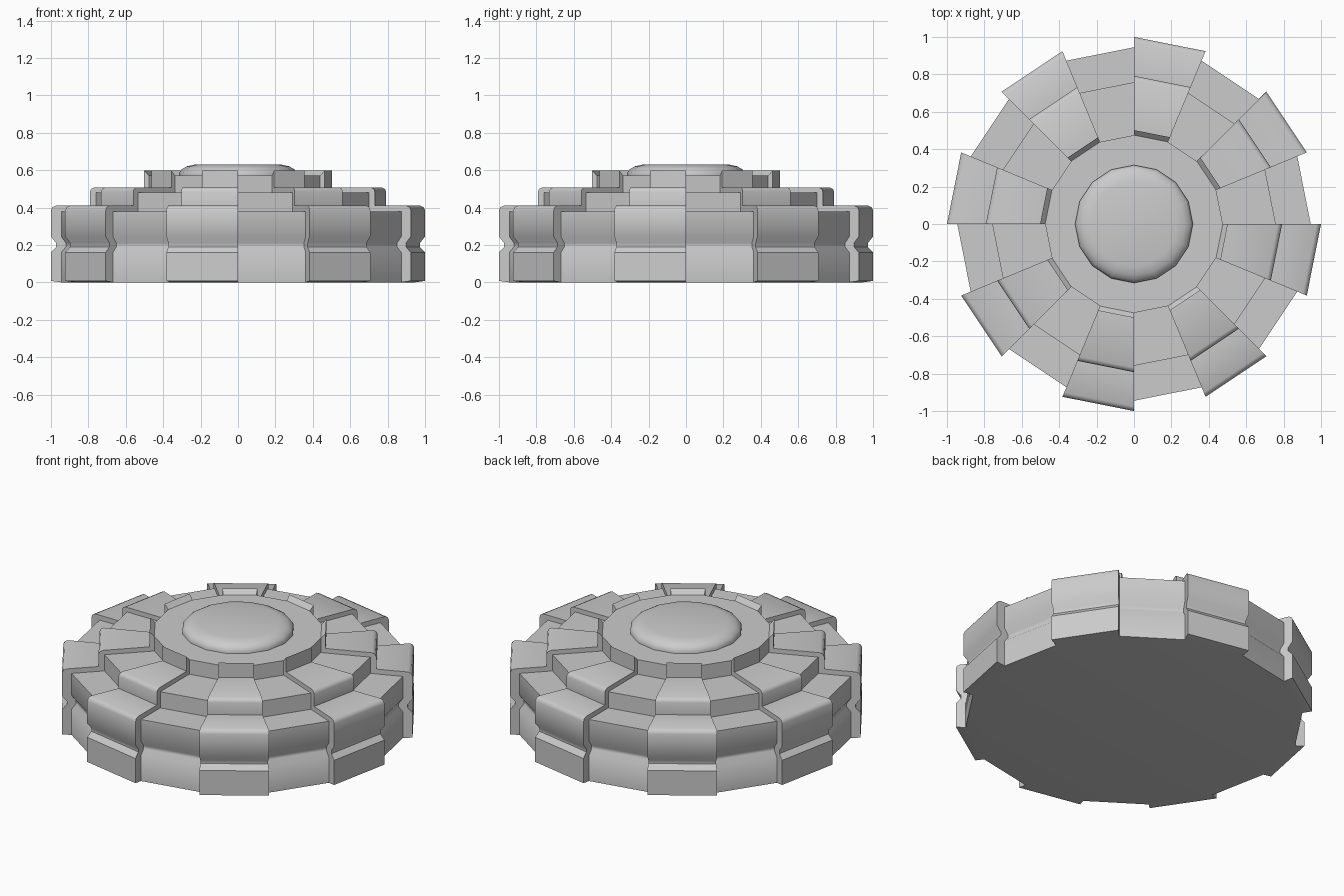
import bpy, bmesh, math

if "Cube" in bpy.data.objects:
    bpy.data.objects.remove(bpy.data.objects["Cube"])

SIDES = 16

# Profiles (radius, height), bottom to top; both have the same number of points.
BASE = [(0.945, 0.0), (0.945, 0.0), (0.945, 0.16), (0.92, 0.19), (0.92, 0.21), (0.945, 0.245),
        (0.945, 0.38), (0.945, 0.38), (0.945, 0.38),
        (0.758, 0.38), (0.758, 0.48), (0.758, 0.48), (0.758, 0.48),
        (0.475, 0.48), (0.475, 0.57), (0.475, 0.57)]
RAISED = [(0.945, 0.0), (1.0, 0.008), (1.0, 0.16), (0.972, 0.19), (0.972, 0.21), (1.0, 0.245),
          (1.0, 0.385), (0.993, 0.401), (0.975, 0.41),
          (0.792, 0.41), (0.792, 0.485), (0.785, 0.50), (0.768, 0.508),
          (0.502, 0.508), (0.502, 0.598), (0.475, 0.57)]
DOME = [(0.315, 0.565), (0.315, 0.585), (0.302, 0.604), (0.275, 0.62), (0.23, 0.63)]


def ring_point(p, k):
    a = 2 * math.pi * k / SIDES
    return (p[0] * math.cos(a), p[0] * math.sin(a), p[1])


def finish(name, bm, angle):
    bmesh.ops.remove_doubles(bm, verts=bm.verts[:], dist=1e-4)
    bmesh.ops.recalc_face_normals(bm, faces=bm.faces[:])
    me = bpy.data.meshes.new(name)
    bm.to_mesh(me)
    bm.free()
    ob = bpy.data.objects.new(name, me)
    bpy.context.collection.objects.link(ob)
    bpy.ops.object.select_all(action='DESELECT')
    ob.select_set(True)
    bpy.context.view_layer.objects.active = ob
    bpy.ops.object.shade_smooth_by_angle(angle=math.radians(angle))
    return ob


def add_face(bm, pts):
    # skip repeated points so collapsed quads become triangles
    clean = []
    for p in pts:
        if all(math.dist(p, q) > 1e-5 for q in clean):
            clean.append(p)
    if len(clean) > 2:
        bm.faces.new([bm.verts.new(p) for p in clean])


def cap(bm, p):
    add_face(bm, [ring_point(p, k) for k in range(SIDES)])


# Stepped body: sectors alternate between the base and raised profile
bm = bmesh.new()
for k in range(SIDES):
    prof = RAISED if k % 2 else BASE
    for i in range(len(prof) - 1):
        a, b = prof[i], prof[i + 1]
        add_face(bm, [ring_point(a, k), ring_point(a, k + 1), ring_point(b, k + 1), ring_point(b, k)])
        # step wall between neighbouring sectors
        add_face(bm, [ring_point(BASE[i], k), ring_point(RAISED[i], k),
                      ring_point(RAISED[i + 1], k), ring_point(BASE[i + 1], k)])
cap(bm, BASE[0])
cap(bm, BASE[-1])
finish("stepped_body", bm, 40)

# Central dome
bm = bmesh.new()
for k in range(SIDES):
    for a, b in zip(DOME, DOME[1:]):
        add_face(bm, [ring_point(a, k), ring_point(a, k + 1), ring_point(b, k + 1), ring_point(b, k)])
cap(bm, DOME[0])
cap(bm, DOME[-1])
finish("center_dome", bm, 40)
